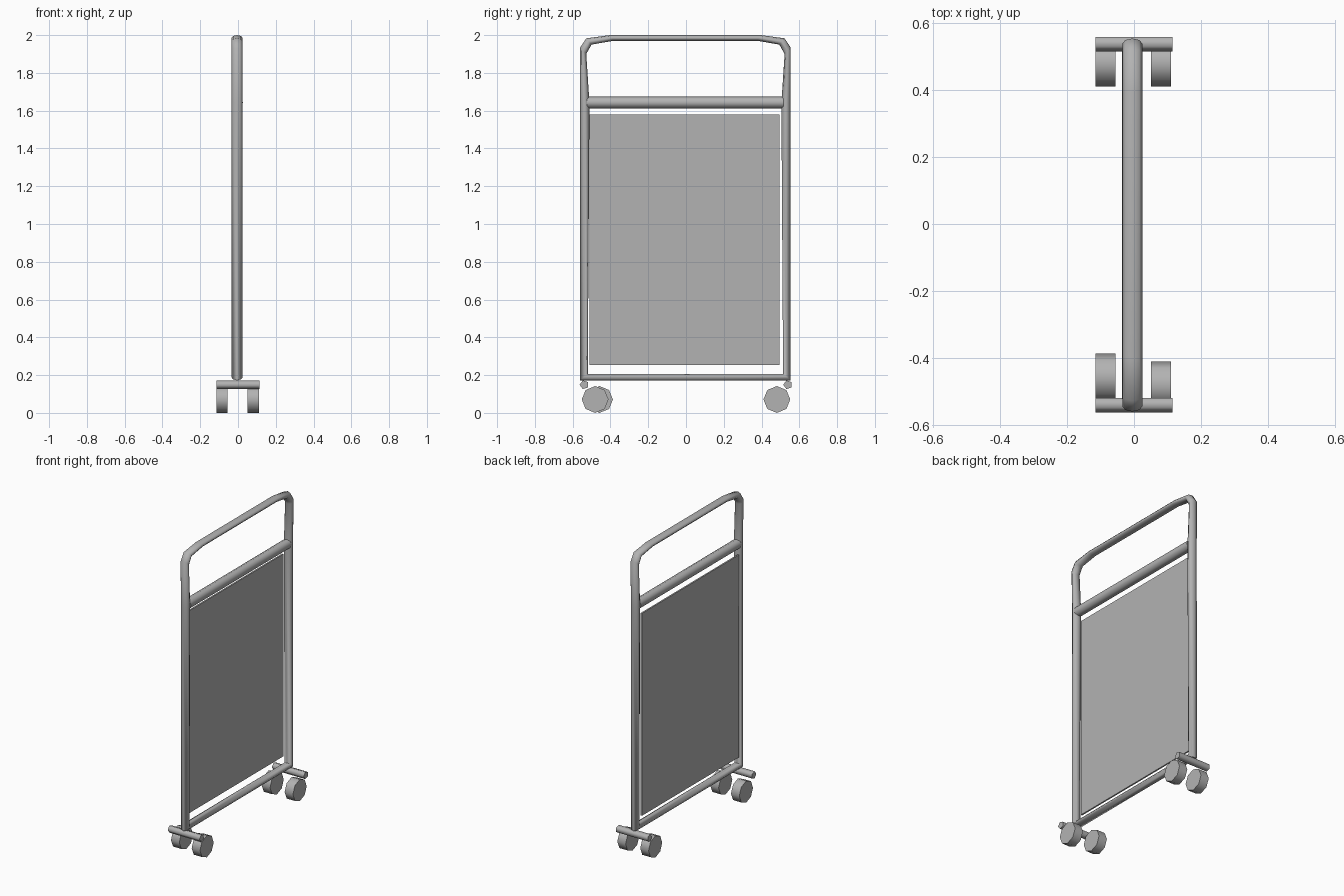
import bpy, bmesh
from math import radians, sin, cos, pi
from mathutils import Matrix, Vector

cube = bpy.data.objects.get("Cube")
if cube:
    bpy.data.objects.remove(cube)

grey = bpy.data.materials.new("light_grey")
grey.use_nodes = True
colour = (0.45, 0.45, 0.45, 1)
grey.diffuse_color = colour
grey.node_tree.nodes["Principled BSDF"].inputs["Base Color"].default_value = colour

MID_X, MID_Y = -0.005, -0.003  # centre of the frame


def finish(name, bm, smooth=True):
    bmesh.ops.recalc_face_normals(bm, faces=bm.faces)
    mesh = bpy.data.meshes.new(name)
    bm.to_mesh(mesh)
    bm.free()
    mesh.materials.append(grey)
    obj = bpy.data.objects.new(name, mesh)
    bpy.context.collection.objects.link(obj)
    if smooth:
        bpy.ops.object.select_all(action='DESELECT')
        obj.select_set(True)
        bpy.context.view_layer.objects.active = obj
        bpy.ops.object.shade_smooth_by_angle(angle=radians(75))
    return obj


def rod(name, sides, radius, length, centre, axis, turn=0):
    """Capped cylinder along the X or Y axis."""
    bm = bmesh.new()
    spin = Matrix.Rotation(pi / 2, 4, 'Y' if axis == 'X' else 'X')
    bmesh.ops.create_cone(bm, cap_ends=True, segments=sides, radius1=radius,
                          radius2=radius, depth=length,
                          matrix=Matrix.Translation(centre) @ spin @ Matrix.Rotation(turn, 4, 'Z'))
    return finish(name, bm)


# Closed tube frame: outer and inner (y, z) outline of one half, then mirrored
half = [((0.557, 0.172), (0.517, 0.207)),
        ((0.557, 1.64), (0.508, 1.64)),
        ((0.557, 1.935), (0.525, 1.90)),
        ((0.525, 1.983), (0.497, 1.95)),
        ((0.40, 2.0), (0.38, 1.97))]
flip = lambda p: (-p[0], p[1])
loop = half + [(flip(o), flip(i)) for o, i in reversed(half)]
SIDES = 8
bm = bmesh.new()
rings = []
for outer, inner in loop:
    a, b = Vector((0, *outer)), Vector((0, *inner))
    centre, reach = (a + b) / 2 + Vector((MID_X, MID_Y, 0)), (a - b) / 2
    rings.append([bm.verts.new(centre + reach * cos(t) + Vector((0.03 * sin(t), 0, 0)))
                  for t in (2 * pi * k / SIDES for k in range(SIDES))])
for n, ring in enumerate(rings):
    after = rings[(n + 1) % len(rings)]
    for k in range(SIDES):
        j = (k + 1) % SIDES
        bm.faces.new((ring[k], ring[j], after[j], after[k]))
finish("tube_frame", bm)

# Cross rail below the handle
rod("cross_rail", SIDES, 0.031, 1.04, (MID_X, MID_Y, 1.643), 'Y')

# Flat panel, set towards one side of the frame
bm = bmesh.new()
bmesh.ops.create_cube(bm, size=1, matrix=Matrix.Translation((-0.022, -0.008, 0.917))
                      @ Matrix.Diagonal((0.01, 1.005, 1.325, 1)))
finish("panel", bm, smooth=False)

# Axles and caster wheels; one caster is swivelled slightly inwards
for end, sign in (("front", -1), ("back", 1)):
    rod(end + "_axle", 5, 0.024, 0.23, (0, sign * 0.539, 0.149), 'X', pi)
    for side, x in (("right", -0.085), ("left", 0.081)):
        y = -0.458 if (end, side) == ("front", "right") else sign * 0.481
        rod(f"{end}_{side}_wheel", 8, 0.071, 0.06, (x, y, 0.071), 'X')
